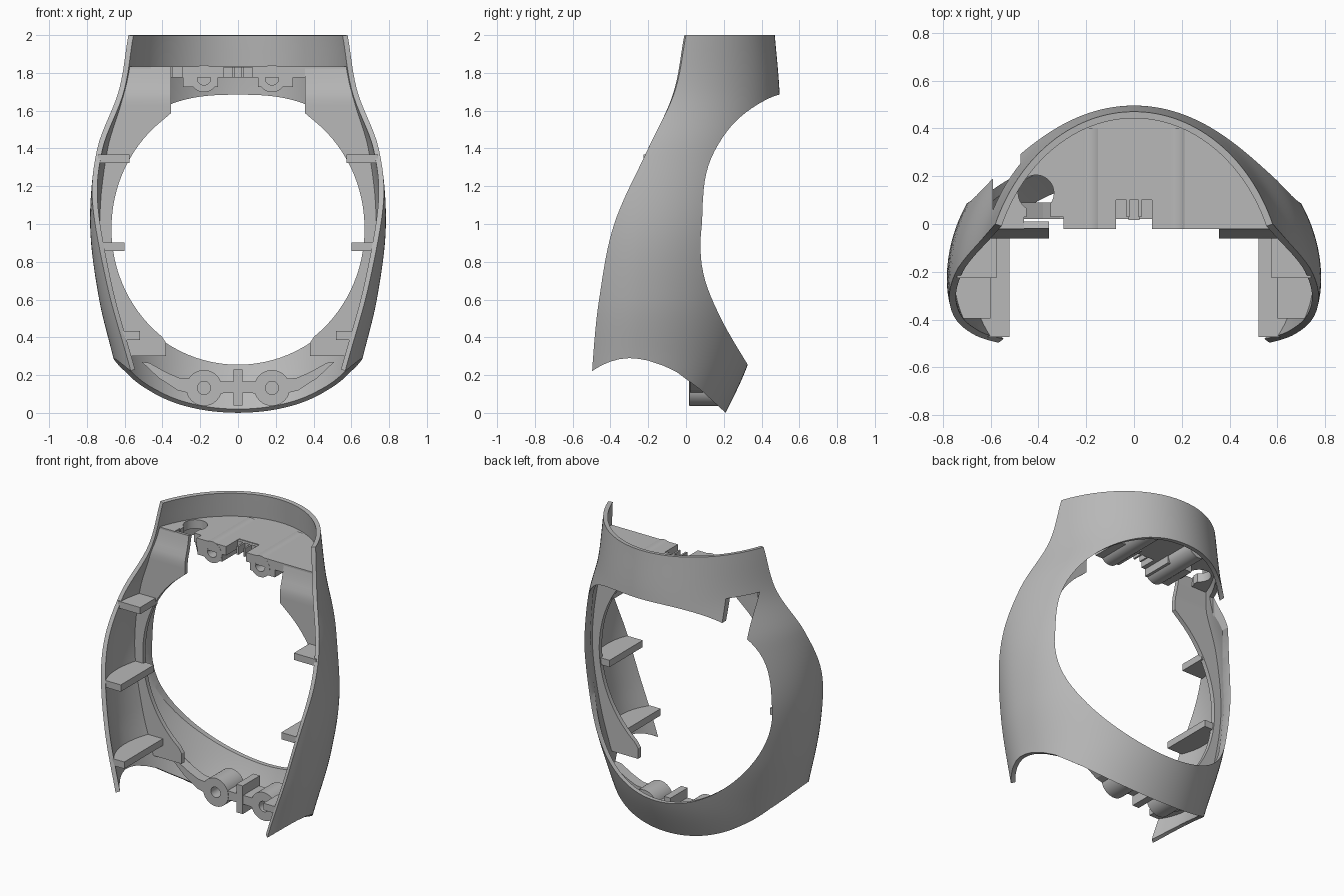
import bpy, bmesh
from math import sin, cos, pi, asin, acos, sqrt

cube = bpy.data.objects.get("Cube")
if cube:
    bpy.data.objects.remove(cube, do_unlink=True)

grey = bpy.data.materials.new("plain grey")
grey.use_nodes = True
grey.diffuse_color = (0.48, 0.48, 0.48, 1)
grey.node_tree.nodes["Principled BSDF"].inputs["Base Color"].default_value = (0.48, 0.48, 0.48, 1)

# Body guides by height: half width, centre depth, back depth, front edge depth
ZS = [-0.1, 0.25, 0.6, 1.0, 1.4, 1.7, 2.0]
WIDTH = [0.575, 0.65, 0.735, 0.783, 0.748, 0.66, 0.63]
CENTRE = [-0.27, -0.27, -0.25, -0.23, -0.27, -0.28, -0.3]
BACK = [0.16, 0.325, 0.42, 0.47, 0.50, 0.495, 0.47]
FRONT = [-0.51, -0.495, -0.46, -0.38, -0.2, -0.06, 0.0]


def smooth(table, z):
    """Cubic interpolation of a guide at height z."""
    n = len(ZS)
    i = max(k for k in range(n - 1) if ZS[k] <= z + 1e-9 or k == 0)
    h = ZS[i + 1] - ZS[i]
    t = (z - ZS[i]) / h

    def slope(k):
        a, b = max(k - 1, 0), min(k + 1, n - 1)
        return (table[b] - table[a]) / (ZS[b] - ZS[a]) * h
    p, q = table[i], table[i + 1]
    return (p * (2*t**3 - 3*t*t + 1) + slope(i) * (t**3 - 2*t*t + t)
            + q * (3*t*t - 2*t**3) + slope(i + 1) * (t**3 - t*t))


def guides(z, inset=0.0):
    c = smooth(CENTRE, z)
    return smooth(WIDTH, z) - inset, c, smooth(BACK, z) - inset - c, 0.45 + 0.13 * z


def section(z, inset=0.0, front=None, half=40):
    """Horizontal arch of the body, from the -x front edge round the back."""
    w, c, b, bf = guides(z, inset)
    f = smooth(FRONT, z) if front is None else front
    end = acos((f - c) / b) if f > c else pi / 2 + asin((c - f) / bf)
    pts = []
    for j in range(-half, half + 1):
        a = end * j / half
        pts.append((w * sin(a), c + (b if abs(a) <= pi / 2 else bf) * cos(a)))
    return pts


def wall_x(z, y, inset=0.015):
    w, c, b, bf = guides(z, inset)
    r = (y - c) / (b if y > c else bf)
    return w * sqrt(max(0, 1 - r * r))


def make(name, verts, faces, fix=True):
    me = bpy.data.meshes.new(name)
    me.from_pydata(verts, [], faces)
    if fix:
        bm = bmesh.new()
        bm.from_mesh(me)
        bmesh.ops.recalc_face_normals(bm, faces=bm.faces)
        bm.to_mesh(me)
        bm.free()
    me.materials.append(grey)
    ob = bpy.data.objects.new(name, me)
    bpy.context.collection.objects.link(ob)
    return ob


def prism(name, pts, axis, a, b):
    """Extrude a 2D outline from a to b along an axis."""
    put = {"x": lambda p, d: (d, p[0], p[1]),
           "y": lambda p, d: (p[0], d, p[1]),
           "z": lambda p, d: (p[0], p[1], d)}[axis]
    n = len(pts)
    verts = [put(p, d) for d in (a, b) for p in pts]
    faces = [list(range(n)), list(range(n, 2 * n))]
    faces += [(i, (i + 1) % n, n + (i + 1) % n, n + i) for i in range(n)]
    return make(name, verts, faces)


def rect(x0, x1, y0, y1):
    return [(x0, y0), (x1, y0), (x1, y1), (x0, y1)]


def circle(x, y, r, n=32):
    return [(x + r * cos(2*pi*i/n), y + r * sin(2*pi*i/n)) for i in range(n)]


def grid(name, rows, thick, offset):
    n = len(rows[0])
    faces = [(i*n + j, (i+1)*n + j, (i+1)*n + j + 1, i*n + j + 1)
             for i in range(len(rows) - 1) for j in range(n - 1)]
    ob = make(name, [p for r in rows for p in r], faces, False)
    m = ob.modifiers.new("thickness", "SOLIDIFY")
    m.thickness, m.offset, m.use_even_offset = thick, offset, True
    apply(ob)
    return ob


def apply(ob):
    bpy.ops.object.select_all(action="DESELECT")
    bpy.context.view_layer.objects.active = ob
    ob.select_set(True)
    for m in list(ob.modifiers):
        bpy.ops.object.modifier_apply(modifier=m.name)


def cut(ob, *cutters):
    for c in cutters:
        c.hide_render = True
        m = ob.modifiers.new("cut", "BOOLEAN")
        m.operation, m.solver, m.object = "DIFFERENCE", "EXACT", c
        apply(ob)
        bpy.data.objects.remove(c, do_unlink=True)


# Outer shell with round back opening, arched lower edge and a small side notch
heights = [-0.08 + 2.08 * i / 52 for i in range(53)]
shell = grid("outer_shell", [[(x, y, z) for x, y in section(z)] for z in heights], 0.028, -1)


def power(v, e):
    return abs(v) ** e * (1 if v >= 0 else -1)


opening = []
for i in range(96):
    a = 2 * pi * i / 96
    e = 2 / 2.6 if sin(a) > 0 else 1
    opening.append((0.7 * power(cos(a), e), 0.97 + 0.715 * power(sin(a), e)))
arch = [(-0.7, 0.1), (-0.5, 0.22), (-0.45, 0.25), (-0.4, 0.272), (-0.35, 0.285), (-0.3, 0.29),
        (-0.25, 0.286), (-0.2, 0.277), (-0.12, 0.25), (-0.05, 0.217), (0.08, 0.12),
        (0.21, 0), (0.32, -0.1), (0.32, -0.3), (-0.7, -0.3)]
cut(shell, prism("opening_cutter", opening, "y", 0, 1),
    prism("arch_cutter", arch, "x", -1, 1),
    prism("notch_cutter", rect(-0.59, -0.475, 1.45, 1.72), "y", 0.05, 0.6))

# Top shelf with centre slot and a screwdriver hole on one side
outline = section(1.81, 0.015, -0.02)
outline += [(0.075, -0.02), (0.075, 0.12), (-0.075, 0.12), (-0.075, -0.02)]
shelf = prism("top_shelf", outline, "z", 1.775, 1.835)
cut(shelf, prism("hole_cutter", circle(-0.41, 0.13, 0.075), "z", 1.7, 1.9),
    prism("gap_cutter", rect(-0.46, -0.295, -0.1, 0.03), "z", 1.7, 1.9),
    prism("link_cutter", rect(-0.45, -0.35, 0.0, 0.1), "z", 1.7, 1.9))

# Screw bosses, upper pair under the shelf and lower pair on the bottom bracket
smooth_parts = [shell, shelf]
for side, s in (("left", 1), ("right", -1)):
    x = 0.18 * s
    block = prism("upper_boss_block_" + side, rect(0.105 * s, 0.29 * s, 1.725, 1.8), "y", -0.02, 0.2)
    boss = prism("upper_boss_" + side, circle(x, 1.77, 0.072), "y", -0.021, 0.4)
    low = prism("lower_boss_" + side, circle(x, 0.132, 0.095), "y", 0.018, 0.19)
    for ob, z in ((block, 1.77), (boss, 1.77), (low, 0.132)):
        cut(ob, prism("screw_cutter", circle(x, z, 0.035), "y", -0.1, 0.14))
    smooth_parts += [boss, low]

    # Curved wing of the bottom bracket
    wing = [(0.07, 0.165), (0.07, 0.105), (0.2, 0.09), (0.32, 0.12), (0.42, 0.185), (0.51, 0.27),
            (0.47, 0.265), (0.38, 0.215), (0.31, 0.185), (0.25, 0.18), (0.18, 0.17)]
    ob = prism("bracket_wing_" + side, [(px * s, pz) for px, pz in wing], "y", 0.02, 0.09)
    cut(ob, prism("screw_cutter", circle(x, 0.132, 0.05), "y", -0.1, 0.14))

    # Flat flange between the side wall and the opening
    rows = []
    for i in range(45):
        z = 0.3 + 1.53 * i / 44
        inner = 0.67 * sqrt(max(0, 1 - ((z - 0.975) / 0.715) ** 2))
        y = max(-0.045, smooth(FRONT, z) + 0.025)
        inner = max(inner, 0.38 if z < 1 else 0.355)
        rows.append([(inner * s, y, z), (wall_x(z, y) * s, y, z)])
    smooth_parts.append(grid("flange_" + side, rows, 0.03, 0))

    # Three stiffening ribs on each side wall
    for label, z, x_in, y0 in (("upper", 1.345, 0.575, -0.225),
                               ("middle", 0.88, 0.6, -0.395),
                               ("lower", 0.41, 0.52, -0.472)):
        ys = [y0 + (-0.04 - y0) * k / 12 for k in range(13)]
        pts = [(s * wall_x(z, y), y) for y in ys]
        pts += [(s * x_in, -0.04), (s * x_in, y0)]
        prism(label + "_rib_" + side, pts, "z", z - 0.023, z + 0.023)

# Centre parts: bracket bridge, upright rib and slot back
prism("bracket_bridge", rect(-0.1, 0.1, 0.105, 0.165), "y", 0.02, 0.19)
prism("bracket_rib", rect(-0.024, 0.024, 0.04, 0.23), "y", 0.016, 0.2)
prism("slot_back", rect(-0.075, 0.075, 1.775, 1.83), "y", 0.1, 0.13)
for x in (-0.025, 0.025):
    prism("slot_tooth", rect(x - 0.006, x + 0.006, 1.775, 1.83), "y", 0.03, 0.12)

# Smooth shading on the rounded parts
bpy.ops.object.select_all(action="DESELECT")
for ob in smooth_parts:
    ob.select_set(True)
bpy.context.view_layer.objects.active = shell
bpy.ops.object.shade_smooth_by_angle(angle=0.5)
